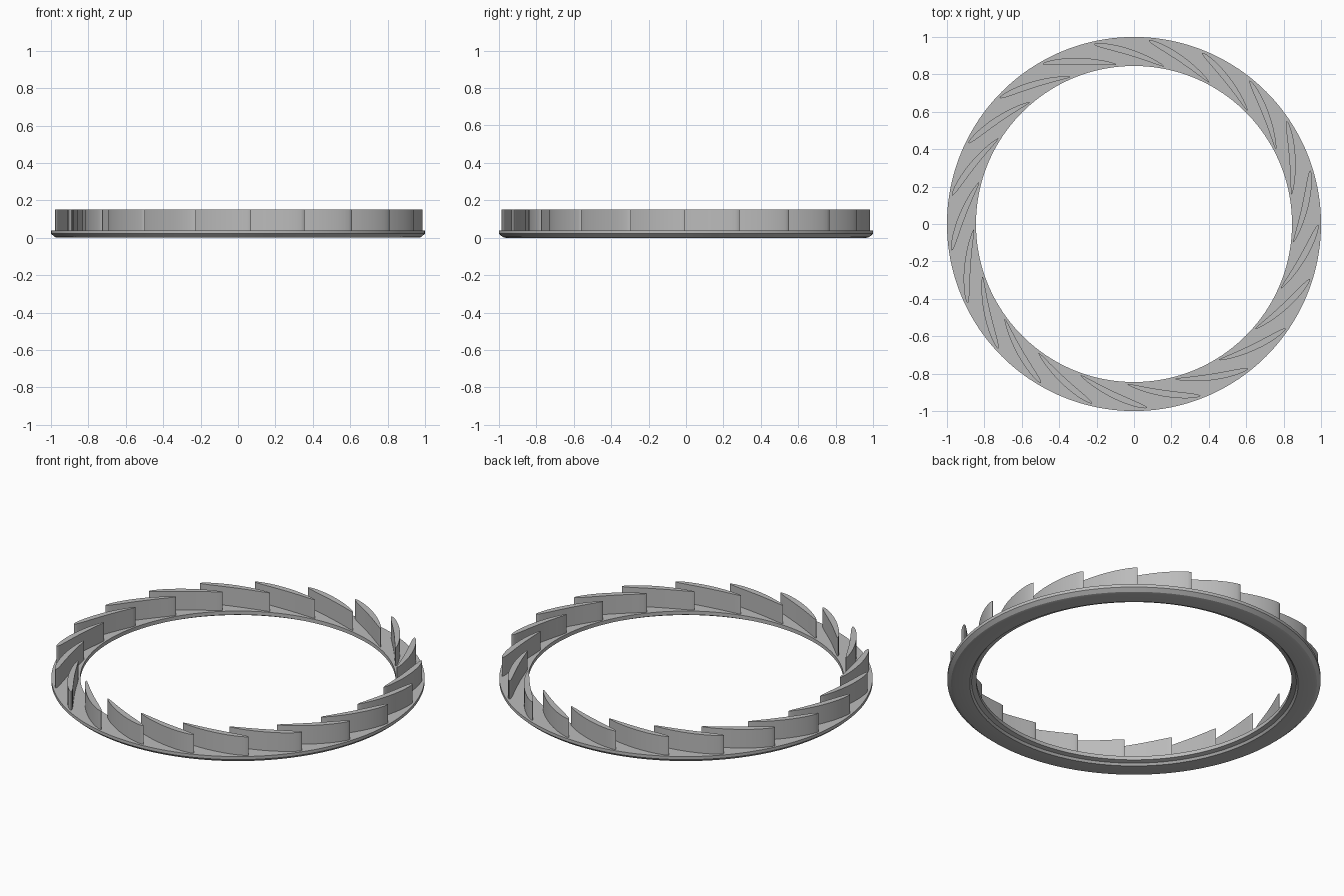
import bpy, bmesh, math
from mathutils import Vector

cube = bpy.data.objects.get("Cube")
if cube:
    bpy.data.objects.remove(cube)

grey = bpy.data.materials.new("plain grey")
grey.use_nodes = True
colour = (0.5, 0.5, 0.5, 1)
grey.diffuse_color = colour
grey.node_tree.nodes["Principled BSDF"].inputs["Base Color"].default_value = colour

VANES = 21
DECK, TOP = 0.04, 0.15


def finish(name, bm, angle):
    bmesh.ops.recalc_face_normals(bm, faces=bm.faces)
    mesh = bpy.data.meshes.new(name)
    bm.to_mesh(mesh)
    bm.free()
    mesh.materials.append(grey)
    obj = bpy.data.objects.new(name, mesh)
    bpy.context.collection.objects.link(obj)
    bpy.ops.object.select_all(action="DESELECT")
    obj.select_set(True)
    bpy.context.view_layer.objects.active = obj
    bpy.ops.object.shade_smooth_by_angle(angle=math.radians(angle))
    return obj


# Base ring: a closed profile (radius, height) spun about z
profile = [(1, DECK), (1, 0.022), (0.98, 0.004), (0.965, 0), (0.88, 0),
           (0.87, 0.012), (0.845, 0.018), (0.845, DECK)]
bm = bmesh.new()
verts = [bm.verts.new((r, 0, z)) for r, z in profile]
edges = [bm.edges.new((verts[i - 1], verts[i])) for i in range(len(verts))]
bmesh.ops.spin(bm, geom=verts + edges, cent=(0, 0, 0), axis=(0, 0, 1),
               angle=math.tau, steps=168, use_merge=True)
bmesh.ops.remove_doubles(bm, verts=bm.verts, dist=1e-5)
finish("base_ring", bm, 25)


# Vane outline: cambered blade, blunt outer end and thin inner end
def vane_outline(steps=14):
    outer, inner = Vector((0.985, -0.005)), Vector((0.785, -0.345))
    chord = inner - outer
    normal = Vector((-chord.y, chord.x)).normalized()
    sides = []
    for side in (1, -1):
        row = []
        for i in range(steps + 1):
            t = (1 - math.cos(math.pi * i / steps)) / 2
            camber = 0.017 * 4 * t * (1 - t)
            half = 0.041 * math.sqrt(t * (1 - t)) * (1 - 0.35 * t)
            row.append(outer + chord * t + normal * (camber + side * half))
        sides.append(row)
    return sides[0] + sides[1][-2:0:-1]


# One extruded vane, repeated around the ring
bm = bmesh.new()
foot = [bm.verts.new((p.x, p.y, DECK - 0.005)) for p in vane_outline()]
face = bm.faces.new(foot)
lifted = bmesh.ops.extrude_face_region(bm, geom=[face])["geom"]
bmesh.ops.translate(bm, vec=(0, 0, TOP - DECK + 0.005),
                    verts=[v for v in lifted if isinstance(v, bmesh.types.BMVert)])
vane = finish("vane_1", bm, 40)
for i in range(1, VANES):
    copy = vane.copy()
    copy.name = f"vane_{i + 1}"
    copy.rotation_euler.z = math.tau * i / VANES
    bpy.context.collection.objects.link(copy)
